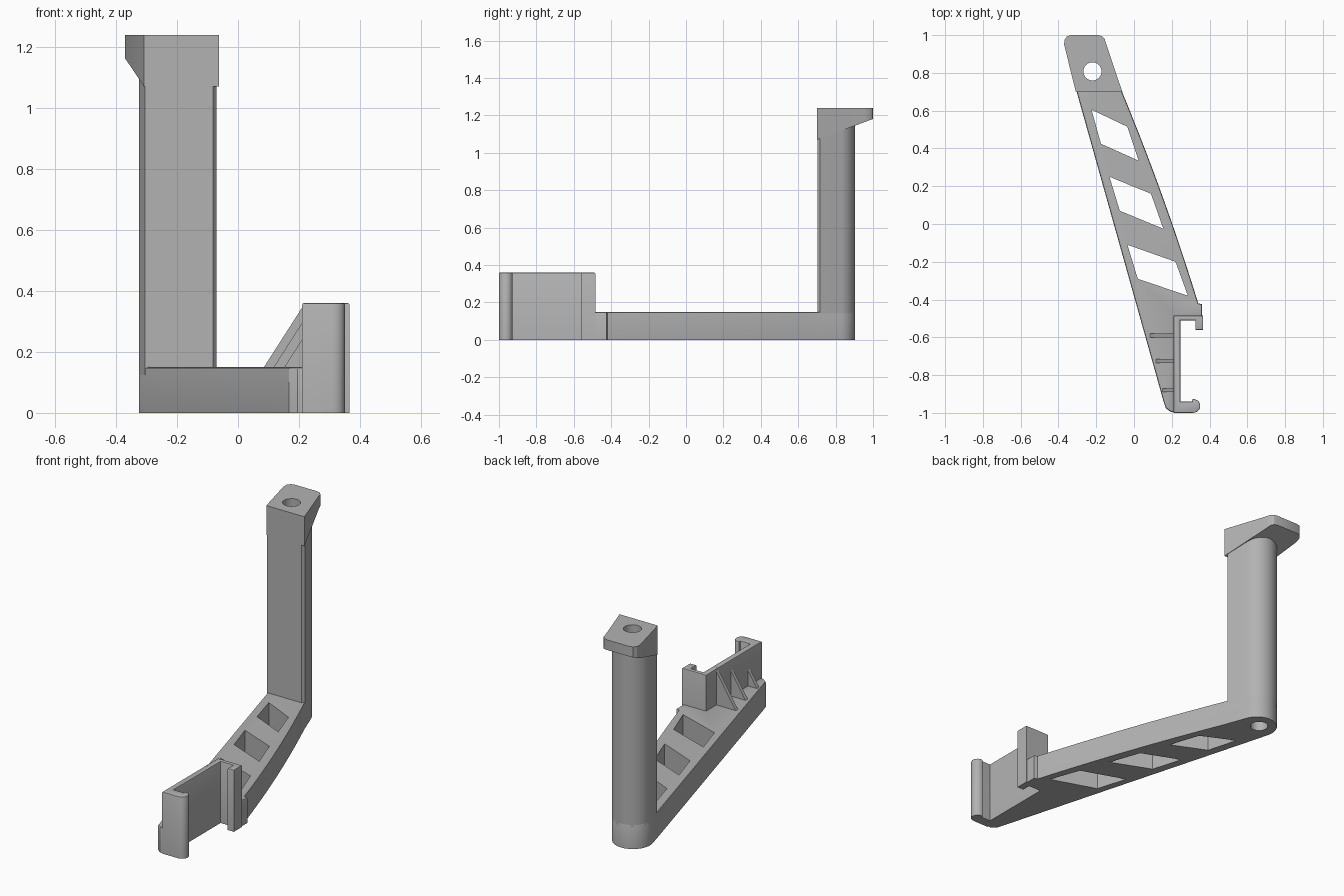
import bpy, bmesh, math

if "Cube" in bpy.data.objects:
    bpy.data.objects.remove(bpy.data.objects["Cube"])

grey = bpy.data.materials.new("plain grey")
grey.diffuse_color = (0.45, 0.45, 0.45, 1)
grey.use_nodes = True
grey.node_tree.nodes["Principled BSDF"].inputs["Base Color"].default_value = grey.diffuse_color


def prism(name, pts, z0, z1, top_bevel=0.0):
    """Extrude an outline upward; z0 may be a function of y for a sloped underside."""
    low = z0 if callable(z0) else (lambda y: z0)
    bm = bmesh.new()
    bottom = [bm.verts.new((x, y, low(y))) for x, y in pts]
    top = [bm.verts.new((x, y, z1)) for x, y in pts]
    bm.faces.new(bottom[::-1])
    cap_face = bm.faces.new(top)
    n = len(pts)
    for i in range(n):
        j = (i + 1) % n
        bm.faces.new((bottom[i], bottom[j], top[j], top[i]))
    bmesh.ops.recalc_face_normals(bm, faces=bm.faces)
    if top_bevel:
        bmesh.ops.bevel(bm, geom=list(cap_face.edges), offset=top_bevel,
                        segments=2, profile=0.5, affect='EDGES')
    mesh = bpy.data.meshes.new(name)
    bm.to_mesh(mesh)
    bm.free()
    mesh.materials.append(grey)
    ob = bpy.data.objects.new(name, mesh)
    bpy.context.collection.objects.link(ob)
    return ob


def activate(ob):
    bpy.ops.object.select_all(action='DESELECT')
    ob.select_set(True)
    bpy.context.view_layer.objects.active = ob


def cut(ob, cutters):
    activate(ob)
    for c in cutters:
        mod = ob.modifiers.new("cut", 'BOOLEAN')
        mod.operation, mod.solver, mod.object = 'DIFFERENCE', 'EXACT', c
        bpy.ops.object.modifier_apply(modifier=mod.name)


def arc(cx, cy, r, a0, a1, n):
    return [(cx + r * math.cos(math.radians(a0 + (a1 - a0) * i / n)),
             cy + r * math.sin(math.radians(a0 + (a1 - a0) * i / n))) for i in range(n + 1)]


# Round end shared by the arm and the column
round_end = arc(-0.215, 0.795, 0.11, 20, 196, 24)

# Long arm: straight left edge, gently bowed right edge, round back end
bowed = []
for i in range(11):
    t = i / 10
    bowed.append((0.34 - 0.405 * t + 0.06 * t * (1 - t), -0.42 + 1.125 * t))
arm = prism("arm", [(0.158, -0.945), (0.168, -0.975), (0.195, -0.995), (0.23, -0.995),
                    (0.23, -0.50), (0.36, -0.50), (0.36, -0.425)]
            + bowed + round_end + [(-0.305, 0.705)], 0, 0.15, 0.01)

# Upright column with flat front
column = prism("column", [(-0.305, 0.702), (-0.082, 0.702), (-0.07, 0.717)] + round_end,
               0.125, 1.2)

# Top mounting pad with sloped underside
pad = prism("top_pad", [(-0.308, 0.70), (-0.062, 0.70), (-0.148, 0.955), (-0.155, 0.98),
                        (-0.17, 0.995), (-0.19, 1.0), (-0.335, 1.0), (-0.355, 0.993),
                        (-0.368, 0.975), (-0.37, 0.95)],
            lambda y: 1.07 + 0.37 * (y - 0.70), 1.24)

# Clip holder: back wall, square hook and rounded hook
clip = prism("clip", [(0.21, -0.485), (0.21, -1.0), (0.31, -1.0)]
             + arc(0.315, -0.963, 0.036, -80, 100, 8)
             + [(0.308, -0.94), (0.245, -0.94), (0.245, -0.51), (0.325, -0.51),
                (0.325, -0.56), (0.366, -0.56), (0.366, -0.485)], 0, 0.36, 0.006)

# Gusset ribs behind the clip wall
ribs = []
for i, (y, x) in enumerate([(-0.59, 0.083), (-0.725, 0.115), (-0.88, 0.15)]):
    rib = prism("rib_%d" % (i + 1), [(x, 0), (0.22, 0), (0.22, (0.22 - x) * 1.56)], -0.01, 0.01)
    for v in rib.data.vertices:
        px, pz, t = v.co
        v.co = (px, y - t, 0.147 + pz)
    ribs.append(rib)

# Windows through the arm and the bolt hole through everything
windows = [[(-0.225, 0.605), (-0.175, 0.425), (0.025, 0.335), (-0.035, 0.515)],
           [(-0.13, 0.25), (-0.075, 0.07), (0.155, -0.025), (0.09, 0.16)],
           [(-0.035, -0.11), (0.02, -0.29), (0.285, -0.38), (0.22, -0.20)]]
window_cutters = [prism("window_cutter", w, -0.1, 0.3) for w in windows]
hole = prism("hole_cutter", arc(-0.22, 0.808, 0.048, 0, 348.75, 31), -0.1, 1.4)
cut(arm, window_cutters + [hole])
cut(column, [hole])
cut(pad, [hole])
for c in window_cutters + [hole]:
    bpy.data.objects.remove(c)

# Smooth curved sides, keep corners crisp
for ob in (arm, column, pad, clip):
    activate(ob)
    bpy.ops.object.shade_smooth_by_angle(angle=math.radians(30))
